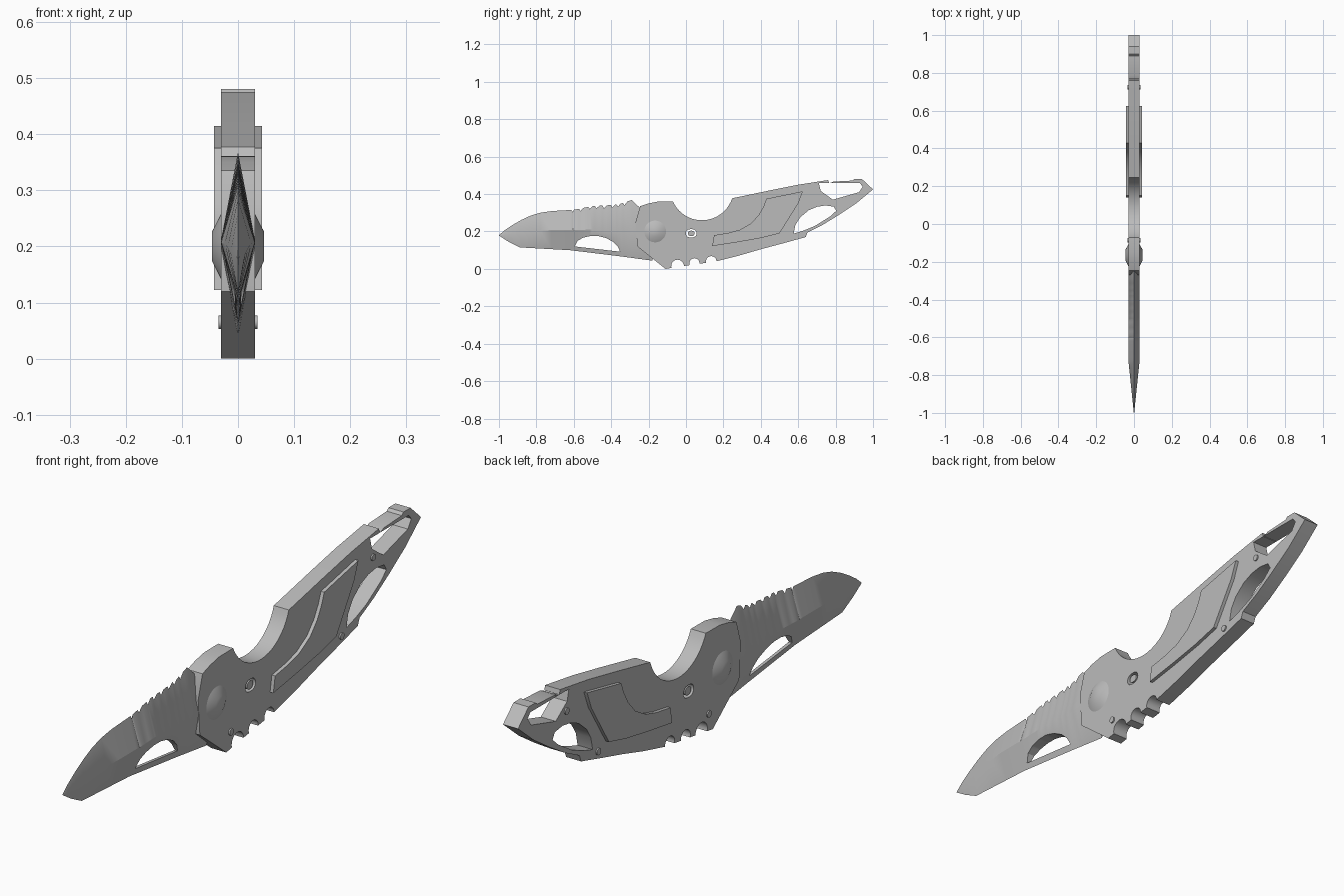
import bpy, bmesh, math
from mathutils import Matrix

cube = bpy.data.objects.get("Cube")
if cube:
    bpy.data.objects.remove(cube, do_unlink=True)

steel = bpy.data.materials.new("grey steel")
steel.use_nodes = True
GREY = (.5, .5, .5, 1)
steel.diffuse_color = GREY
steel.node_tree.nodes["Principled BSDF"].inputs["Base Color"].default_value = GREY


def finish(name, bm):
    bmesh.ops.recalc_face_normals(bm, faces=bm.faces)
    mesh = bpy.data.meshes.new(name)
    bm.to_mesh(mesh)
    bm.free()
    mesh.materials.append(steel)
    obj = bpy.data.objects.new(name, mesh)
    bpy.context.collection.objects.link(obj)
    return obj


def prism(name, outline, half):
    """Side outline of (y, z) points, extruded across x."""
    bm = bmesh.new()
    face = bm.faces.new([bm.verts.new((-half, y, z)) for y, z in outline])
    moved = bmesh.ops.extrude_face_region(bm, geom=[face])["geom"]
    verts = [v for v in moved if isinstance(v, bmesh.types.BMVert)]
    bmesh.ops.translate(bm, verts=verts, vec=(half * 2, 0, 0))
    return finish(name, bm)


def arc(cy, cz, r, start, end, steps):
    angles = [math.radians(start + (end - start) * i / steps) for i in range(steps + 1)]
    return [(cy + r * math.cos(a), cz + r * math.sin(a)) for a in angles]


def circle(cy, cz, r, steps=24):
    return arc(cy, cz, r, 0, 360, steps)[:-1]


def slot(cy, cz, length, r):
    return (arc(cy + length, cz, r, -90, 90, 8) + arc(cy - length, cz, r, 90, 270, 8))


def cut(obj, outline):
    cutter = prism("cutter", outline, .2)
    cutter.hide_render = True
    mod = obj.modifiers.new("cut", "BOOLEAN")
    mod.operation = "DIFFERENCE"
    mod.solver = "EXACT"
    mod.object = cutter
    bpy.context.view_layer.objects.active = obj
    bpy.ops.object.modifier_apply(modifier=mod.name)
    bpy.data.objects.remove(cutter, do_unlink=True)


def smooth(obj):
    bpy.ops.object.select_all(action="DESELECT")
    obj.select_set(True)
    bpy.context.view_layer.objects.active = obj
    bpy.ops.object.shade_smooth_by_angle(angle=math.radians(28))


def sample(curve, y):
    """Height of a polyline at y."""
    for (a, za), (b, zb) in zip(curve, curve[1:]):
        if y <= b:
            return za + (zb - za) * (y - a) / (b - a)
    return curve[-1][1]


# Handle body with thumb scoop and hooked end
outline = [(-.27, .25), (-.245, .335), (-.2, .35), (-.15, .36)]
outline += arc(.085, .43, .17, 204, 342, 20)
outline += [(.45, .42), (.6, .45), (.76, .475), (.765, .457), (.79, .467),
            (.89, .472), (.9, .481), (.94, .481), (1, .425),
            (.91, .35), (.82, .29), (.73, .235), (.65, .195), (.64, .17),
            (.52, .137), (.4, .105), (.28, .07), (.16, .04),
            (.09, .03), (0, .017), (-.11, 0), (-.26, .12)]
handle = prism("handle", outline, .03)

# Finger notches, opener window, crescent window and button pocket
for y, z, r in [(-.045, .015, .034), (.045, .03, .027), (.135, .04, .028)]:
    cut(handle, circle(y, z, r))
cut(handle, [(.71, .458), (.72, .417), (.785, .37), (.925, .41), (.945, .44), (.93, .458)])
cut(handle, [(.575, .188), (.585, .235), (.61, .275), (.655, .313), (.7, .332),
             (.745, .339), (.79, .333), (.803, .31), (.77, .28), (.69, .23), (.63, .205)])
cut(handle, slot(.028, .19, .007, .022))
smooth(handle)

# Lock button inside its pocket
smooth(prism("lock_button", slot(.028, .19, .004, .014), .028))

# Raised grip inlay on both sides
smooth(prism("grip_inlay", [(.43, .375), (.625, .415), (.6, .35), (.5, .19), (.4, .165),
                            (.27, .142), (.14, .122), (.15, .18), (.23, .193), (.29, .21),
                            (.35, .245), (.39, .29), (.415, .335)], .043))

# Handle pins
for name, y, z in [("front_pin", -.085, .065), ("rear_pin", .545, .17), ("end_pin", .725, .385)]:
    smooth(prism(name, circle(y, z, .012, 16), .035))

# Pivot bosses, tapered on each side
for name, side in [("left_pivot", 1), ("right_pivot", -1)]:
    bm = bmesh.new()
    place = Matrix.Translation((side * .036, -.165, .2)) @ Matrix.Rotation(side * math.pi / 2, 4, "Y")
    bmesh.ops.create_cone(bm, cap_ends=True, segments=32, radius1=.066, radius2=.027,
                          depth=.02, matrix=place)
    obj = finish(name, bm)
    bpy.ops.object.select_all(action="DESELECT")
    obj.select_set(True)
    bpy.context.view_layer.objects.active = obj
    bpy.ops.object.shade_smooth_by_angle(angle=math.radians(40))

# Blade: diamond sections lofted along y, with teeth along the spine
spine = [(-1, .18), (-.97, .206), (-.93, .233), (-.88, .262), (-.83, .285), (-.78, .3),
         (-.72, .309), (-.6, .316), (-.5, .336), (-.42, .34), (-.35, .348), (-.29, .368),
         (-.25, .33), (-.18, .3)]
edge = [(-1, .178), (-.95, .146), (-.89, .115), (-.62, .1), (-.35, .067), (-.18, .044)]
width = [(-1, .001), (-.72, .03), (-.18, .03)]
TEETH = [-.6, -.56, -.51, -.475, -.435, -.39, -.36, -.325]
stations = {y for y, z in spine + edge}
for y in TEETH:
    stations |= {y - .012, y - .004, y + .012}
bm = bmesh.new()
rings = []
for y in sorted(stations):
    top, low, w = sample(spine, y), sample(edge, y), sample(width, y)
    if any(abs(y - (t - .004)) < .001 for t in TEETH):
        top -= .014
    mid = sample(spine, y) * .5 + low * .5
    rings.append([bm.verts.new(p) for p in [(0, y, top), (w, y, mid), (0, y, low), (-w, y, mid)]])
for a, b in zip(rings, rings[1:]):
    for i in range(4):
        j = (i + 1) % 4
        bm.faces.new((a[i], a[j], b[j], b[i]))
bm.faces.new(rings[0])
bm.faces.new(rings[-1])
blade = finish("blade", bm)

# Arched blade window
cut(blade, [(-.595, .12), (-.58, .15), (-.55, .167), (-.51, .176), (-.47, .176), (-.43, .166),
            (-.39, .145), (-.365, .12), (-.352, .092)])
smooth(blade)
